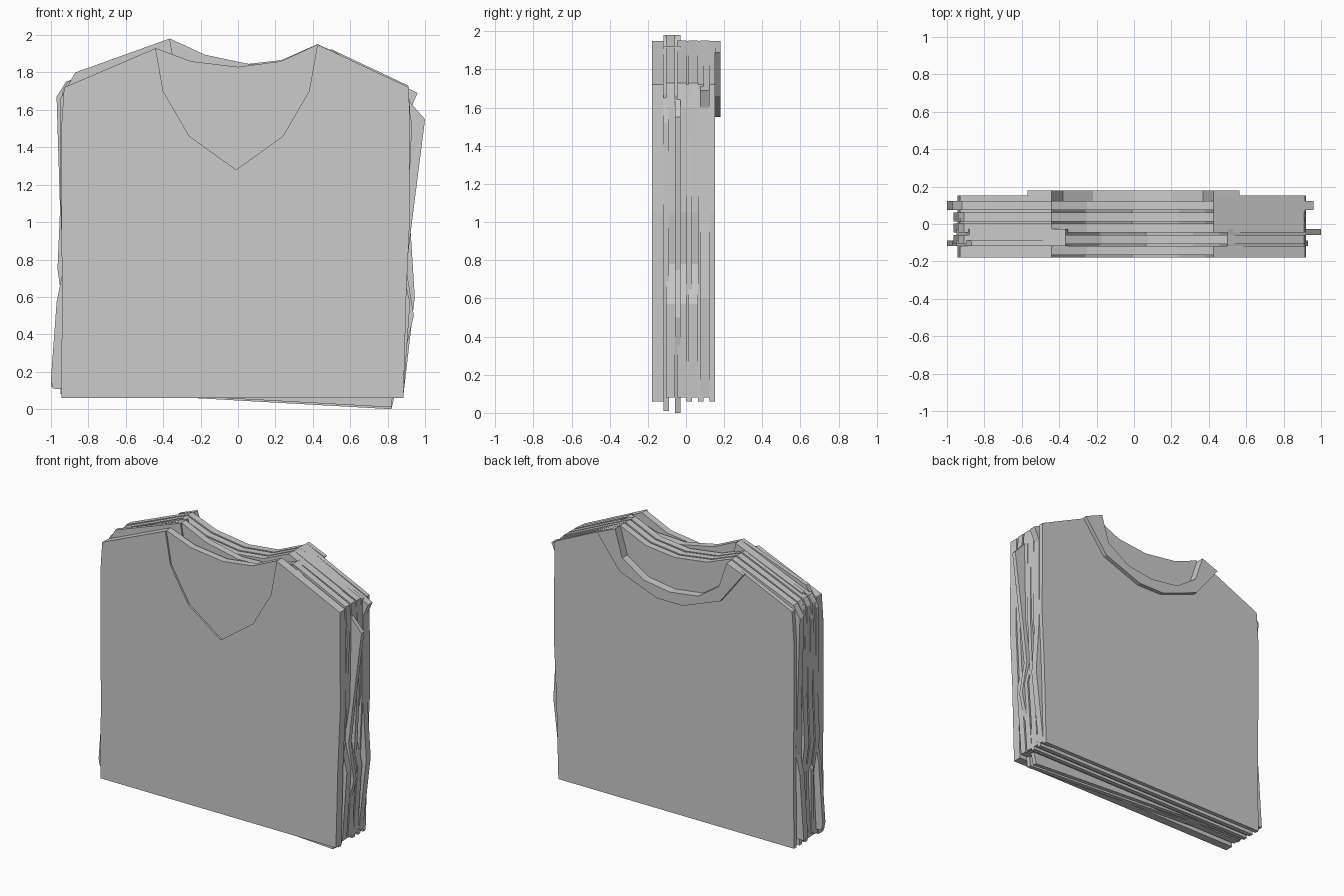
import bpy, bmesh

if "Cube" in bpy.data.objects:
    bpy.data.objects.remove(bpy.data.objects["Cube"])

T = 0.03          # thickness of one cloth panel
Y0 = -0.178       # front of the stack
LAP = 0.018       # back panels tuck forward into their front panel


def slab(name, pts, y, depth):
    """Extrude an x/z outline along +y."""
    bm = bmesh.new()
    face = bm.faces.new([bm.verts.new((x, y, z)) for x, z in pts])
    out = bmesh.ops.extrude_face_region(bm, geom=[face])
    bmesh.ops.translate(bm, vec=(0, depth, 0),
                        verts=[v for v in out["geom"] if isinstance(v, bmesh.types.BMVert)])
    bmesh.ops.recalc_face_normals(bm, faces=bm.faces)
    mesh = bpy.data.meshes.new(name)
    bm.to_mesh(mesh)
    bm.free()
    obj = bpy.data.objects.new(name, mesh)
    bpy.context.collection.objects.link(obj)
    return obj


# Side outlines: left edge runs hem to shoulder, right edge shoulder to hem
STRAIGHT = ([(-.945, .06), (-.94, .65), (-.945, 1.0), (-.945, 1.5), (-.93, 1.72)],
            [(.915, 1.72), (.92, 1.05), (.90, .62), (.885, .06)])
TILTED = ([(-.99, .11), (-1.0, .16), (-.97, .57), (-.94, .72), (-.95, 1.2), (-.95, 1.66), (-.87, 1.80)],
          [(.91, 1.65), (.93, 1.52), (.91, 1.05), (.89, .66), (.82, .01)])
SLEEVED = ([(-.95, .10), (-.95, .55), (-.92, .6), (-.94, .9), (-.95, 1.6), (-.88, 1.77)],
           [(.92, 1.64), (1.0, 1.55), (.93, 1.0), (.90, .75), (.94, .5), (.82, 0)])
WAVY = ([(-.95, .08), (-.93, .5), (-.965, .75), (-.95, 1.1), (-.94, 1.7), (-.91, 1.75)],
        [(.91, 1.73), (.92, 1.6), (.91, 1.05), (.87, .78), (.92, .57), (.885, .08)])
FLARED = ([(-1.0, .12), (-.97, .57), (-.94, .7), (-.97, 1.67), (-.92, 1.75)],
          [(.96, 1.69), (.92, 1.6), (.92, 1.0), (.945, .6), (.885, .08)])

# Necklines, left to right
VEE = [(-.44, 1.93), (-.40, 1.70), (-.26, 1.46), (-.01, 1.28), (.24, 1.46), (.38, 1.70), (.425, 1.95)]
SHALLOW = [(-.44, 1.93), (-.25, 1.86), (0, 1.83), (.23, 1.86), (.425, 1.95)]
SCOOP = [(-.44, 1.94), (-.38, 1.76), (-.22, 1.65), (0, 1.62), (.2, 1.65), (.37, 1.76), (.425, 1.95)]


def tilt(neck):
    """Shift and rotate a neckline slightly to follow a skewed shirt."""
    return [(x + .075, z + .012 - .09 * x) for x, z in neck]


# Stack of folded shirts: V-neck front panels alternate with shallow back panels
stack = [STRAIGHT, STRAIGHT, TILTED, WAVY, SLEEVED, WAVY,
         STRAIGHT, WAVY, STRAIGHT, FLARED, STRAIGHT]
last = len(stack) - 1
for i, (left, right) in enumerate(stack):
    neck = SCOOP if i == last else (SHALLOW if i % 2 else VEE)
    if 2 <= i <= 4:
        neck = tilt(neck)
    elif i % 2 and i > 1:
        neck = [(x, z + .01 - .02 * x) for x, z in neck]
    lap = LAP if i % 2 else 0
    slab("shirt_back_panel" if i % 2 else "shirt_front_panel",
         left + neck + right, Y0 + i * T - lap, T + lap)

# Raised collar band on the rear shirt
outer = [(.565, 1.89), (.39, 1.66), (.1, 1.55), (-.1, 1.55), (-.39, 1.66), (-.57, 1.89)]
slab("rear_collar_band", SCOOP + outer, Y0 + len(stack) * T, T - .002)
